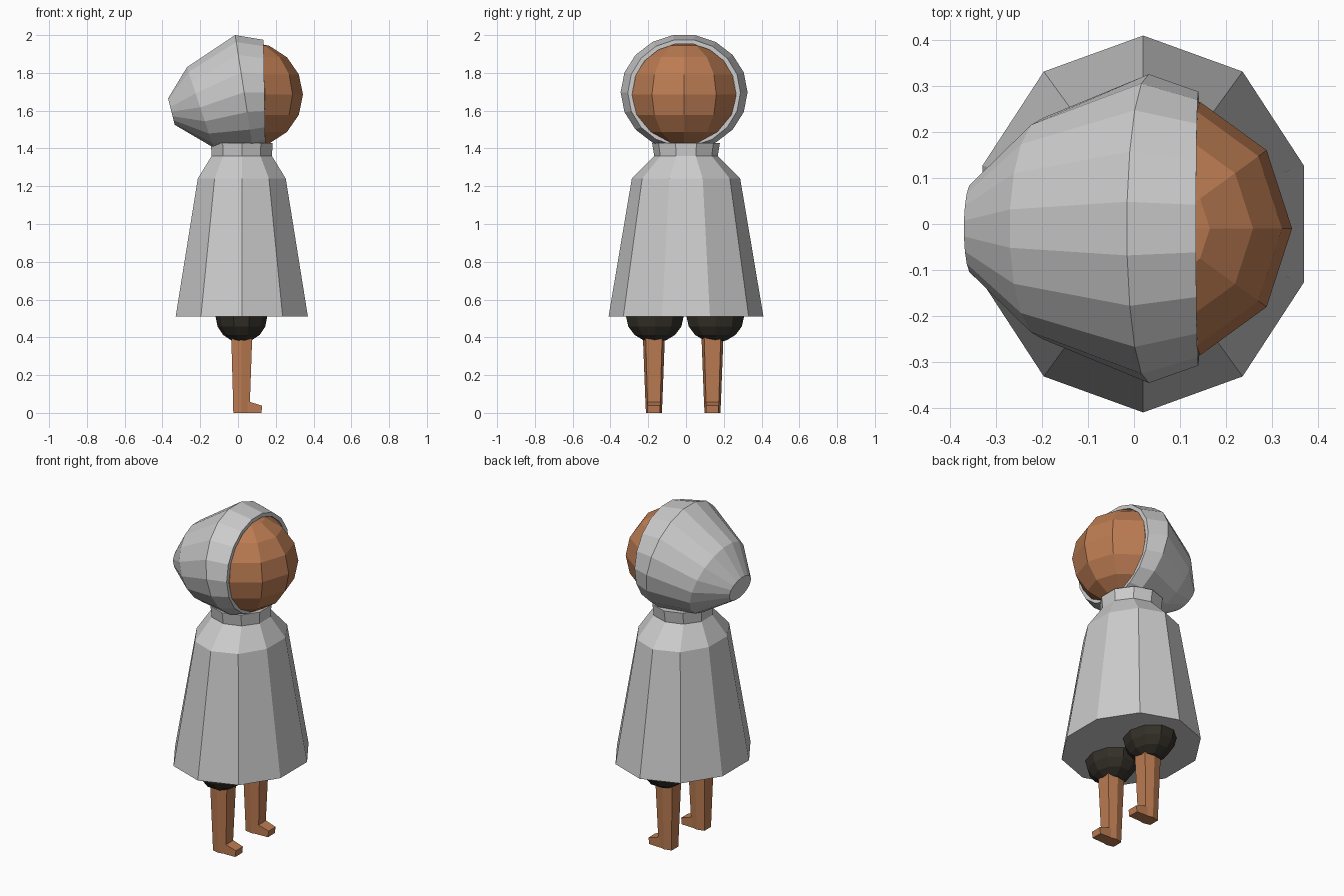
import bpy, bmesh
from math import cos, sin, pi, radians
from mathutils import Vector

if "Cube" in bpy.data.objects:
    bpy.data.objects.remove(bpy.data.objects["Cube"])

YC = -0.01  # side-to-side centre of head and legs


def material(name, rgb):
    m = bpy.data.materials.new(name)
    m.diffuse_color = (*rgb, 1)
    m.use_nodes = True
    m.node_tree.nodes["Principled BSDF"].inputs["Base Color"].default_value = m.diffuse_color
    return m


skin = material("skin_brown", (0.5, 0.2, 0.085))
black = material("dark_cloth", (0.035, 0.03, 0.022))


def finish(name, bm, mat=None):
    bmesh.ops.recalc_face_normals(bm, faces=bm.faces)
    me = bpy.data.meshes.new(name)
    bm.to_mesh(me)
    bm.free()
    ob = bpy.data.objects.new(name, me)
    bpy.context.collection.objects.link(ob)
    if mat:
        me.materials.append(mat)
    return ob


def loft(name, rings, mat=None):
    """Skin a list of equal-length point rings and cap both ends."""
    bm = bmesh.new()
    loops = [[bm.verts.new(p) for p in r] for r in rings]
    n = len(loops[0])
    for a, b in zip(loops, loops[1:]):
        for i in range(n):
            j = (i + 1) % n
            bm.faces.new((a[i], a[j], b[j], b[i]))
    bm.faces.new(loops[0])
    bm.faces.new(loops[-1])
    return finish(name, bm, mat)


def ball(name, centre, radii, turn, mat):
    bm = bmesh.new()
    bmesh.ops.create_uvsphere(bm, u_segments=10, v_segments=8, radius=1)
    c, s = cos(turn), sin(turn)
    for v in bm.verts:
        x, y, z = v.co
        v.co = (centre[0] + radii[0] * (x * c - y * s),
                centre[1] + radii[1] * (x * s + y * c),
                centre[2] + radii[2] * z)
    return finish(name, bm, mat)


# cloak: ten-sided, with shoulders and collar
def decagon(z, rx, ry):
    return [(0.02 + rx * sin(k * pi / 5), ry * cos(k * pi / 5), z) for k in range(10)]


loft("cloak", [decagon(0.51, 0.368, 0.41), decagon(1.24, 0.245, 0.287),
               decagon(1.36, 0.168, 0.168), decagon(1.43, 0.172, 0.18)])


# hood: tilted rings from (top x, z), (bottom x, z), half width
def hood_ring(top, bottom, w):
    t, b = Vector((top[0], 0, top[1])), Vector((bottom[0], 0, bottom[1]))
    mid, up = (t + b) / 2, (t - b) / 2 / cos(radians(10))
    pts = []
    for k in range(18):
        a = radians(10 + 20 * k)
        pts.append(mid + up * cos(a) + Vector((0, YC + w * sin(a), 0)))
    return pts


loft("hood", [
    hood_ring((-0.37, 1.665), (-0.335, 1.525), 0.10),
    hood_ring((-0.27, 1.83), (-0.13, 1.405), 0.24),
    hood_ring((-0.015, 2.0), (0.08, 1.395), 0.336),
    hood_ring((0.135, 1.975), (0.145, 1.415), 0.298),
    hood_ring((0.135, 1.953), (0.145, 1.437), 0.274),
    hood_ring((0.02, 1.96), (0.06, 1.43), 0.29),
])

# head
ball("head", (0.054, YC, 1.685), (0.29, 0.29, 0.28), radians(18), skin)

# shorts and legs with feet
for side, word in ((-1, "right"), (1, "left")):
    y = -0.005 + side * 0.16
    ball("shorts_" + word, (0.018, y, 0.51), (0.137, 0.16, 0.137), radians(18), black)

    yl = -0.015 + side * 0.155

    def hexagon(z, x0, x1, w):
        m = (x0 + x1) / 2
        return [(x0, yl - w * 0.75, z), (m, yl - w, z), (x1, yl - w * 0.75, z),
                (x1, yl + w * 0.75, z), (m, yl + w, z), (x0, yl + w * 0.75, z)]

    loft("leg_" + word, [hexagon(0, -0.025, 0.062, 0.042),
                         hexagon(0.06, -0.026, 0.063, 0.045),
                         hexagon(0.45, -0.037, 0.077, 0.06)], skin)
    # foot sections from ankle to toe: x, half width, top height
    loft("foot_" + word, [[(x, yl - w, 0), (x, yl + w, 0), (x, yl + w, h), (x, yl - w, h)]
                          for x, w, h in ((0.05, 0.036, 0.062), (0.128, 0.033, 0.038))], skin)
    # bevelled toe edge
    ob = bpy.data.objects["foot_" + word]
    ob.data.vertices[4].co.x -= 0.004
    ob.data.vertices[5].co.x -= 0.004
